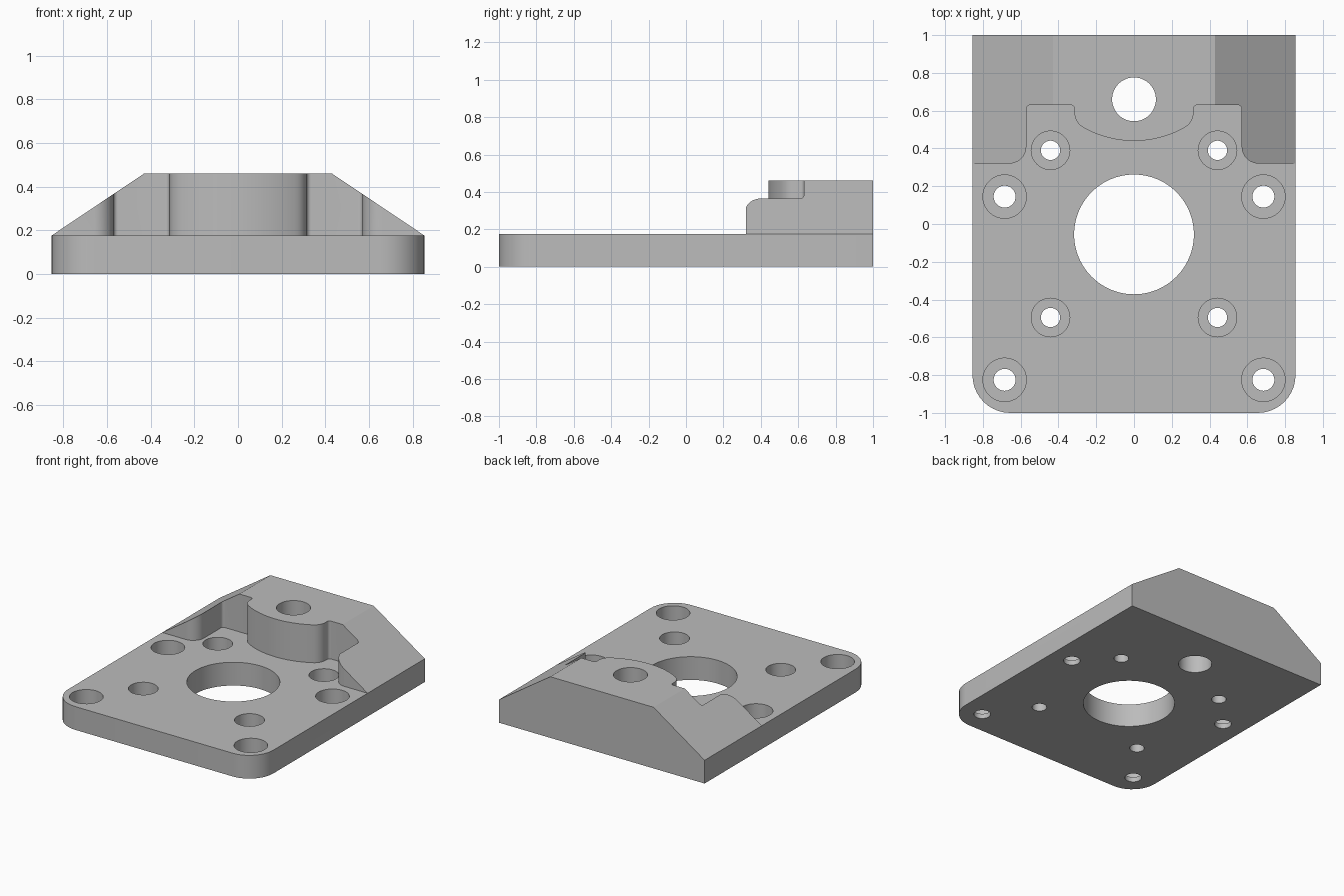
import bpy, bmesh, math
from mathutils import Vector

cube = bpy.data.objects.get("Cube")
if cube:
    bpy.data.objects.remove(cube, do_unlink=True)

HALF_W, PLATE_Z, TOP_Z = 0.855, 0.175, 0.46
RIDGE_X = 0.43

grey = bpy.data.materials.new("light grey")
grey.use_nodes = True
grey.diffuse_color = (0.5, 0.5, 0.5, 1)
grey.node_tree.nodes["Principled BSDF"].inputs["Base Color"].default_value = (0.5, 0.5, 0.5, 1)


def fillet(corners, steps=10):
    """Round each (x, y, radius) corner of a closed outline."""
    out = []
    for i, (x, y, r) in enumerate(corners):
        p = Vector((x, y))
        if r == 0:
            out.append(p)
            continue
        a = (Vector(corners[i - 1][:2]) - p).normalized()
        b = (Vector(corners[(i + 1) % len(corners)][:2]) - p).normalized()
        half = a.angle(b) / 2
        centre = p + (a + b).normalized() * r / math.sin(half)
        start = p + a * r / math.tan(half) - centre
        end = p + b * r / math.tan(half) - centre
        sweep = start.angle(end)
        for k in range(steps + 1):
            t = k / steps
            out.append(centre + (start * math.sin((1 - t) * sweep)
                                 + end * math.sin(t * sweep)) / math.sin(sweep))
    return out


def prism(name, outline, z0, z1):
    bm = bmesh.new()
    face = bm.faces.new([bm.verts.new((p[0], p[1], z0)) for p in outline])
    top = bmesh.ops.extrude_face_region(bm, geom=[face])["geom"]
    bmesh.ops.translate(bm, vec=(0, 0, z1 - z0),
                        verts=[v for v in top if isinstance(v, bmesh.types.BMVert)])
    bmesh.ops.recalc_face_normals(bm, faces=bm.faces)
    mesh = bpy.data.meshes.new(name)
    bm.to_mesh(mesh)
    bm.free()
    obj = bpy.data.objects.new(name, mesh)
    bpy.context.collection.objects.link(obj)
    mesh.materials.append(grey)
    return obj


def cylinder(name, x, y, r, z0, z1, sides=48):
    ring = [(x + r * math.cos(math.tau * k / sides),
             y + r * math.sin(math.tau * k / sides)) for k in range(sides)]
    return prism(name, ring, z0, z1)


# Body: plate outline with rounded front corners, full height
body = prism("mounting_plate", fillet([(-HALF_W, -1, 0.2), (HALF_W, -1, 0.2),
                                       (HALF_W, 1, 0), (-HALF_W, 1, 0)]), 0, TOP_Z)

# Sloped shoulders on both sides of the raised rear block
bm = bmesh.new()
bm.from_mesh(body.data)
for side in (-1, 1):
    normal = Vector((side * (TOP_Z - PLATE_Z), 0, HALF_W - RIDGE_X))
    cut = bmesh.ops.bisect_plane(bm, geom=bm.verts[:] + bm.edges[:] + bm.faces[:],
                                 plane_co=(side * RIDGE_X, 0, TOP_Z), plane_no=normal,
                                 clear_outer=True)
    rim = [e for e in bm.edges if e.is_boundary]
    bmesh.ops.holes_fill(bm, edges=rim, sides=0)
bmesh.ops.recalc_face_normals(bm, faces=bm.faces)
bm.to_mesh(body.data)
bm.free()

# Pocket in front of the block: notched edge with a curved nose in the middle
arc_r, arc_y = 0.55, 0.99
right = [(1.1, -1.2, 0), (1.1, 0.32, 0), (0.57, 0.32, 0.09), (0.57, 0.63, 0.02),
         (0.315, 0.63, 0.02)]
nose_x = [0.315] + [0.26 * (1 - k / 8) for k in range(8)]
right += [(x, arc_y - math.sqrt(arc_r ** 2 - x ** 2), 0.09 if k == 0 else 0)
          for k, x in enumerate(nose_x)]
left = [(-x, y, r) for x, y, r in reversed(right)]
pocket = fillet(right + [(0, arc_y - arc_r, 0)] + left)
cutters = [prism("pocket_cutter", pocket, PLATE_Z, 0.8)]

# Centre bore and rear hole
cutters.append(cylinder("centre_bore_cutter", 0, -0.055, 0.317, -0.1, 0.6, 96))
cutters.append(cylinder("rear_hole_cutter", 0, 0.66, 0.116, -0.1, 0.6))

# Counterbored screw holes: x, y pair, bore radius, hole radius, floor height
for x, ys, bore, hole, floor in ((0.685, (0.145, -0.825), 0.115, 0.058, 0.037),
                                 (0.442, (0.39, -0.495), 0.102, 0.051, 0.06)):
    for y in ys:
        for side in (-1, 1):
            cutters.append(cylinder("counterbore_cutter", side * x, y, bore, floor, 0.3))
            cutters.append(cylinder("screw_hole_cutter", side * x, y, hole, -0.1, 0.25))

# Apply every cut in turn, then drop the cutters
bpy.context.view_layer.objects.active = body
for cutter in cutters:
    cutter.hide_render = True
    mod = body.modifiers.new("cut", "BOOLEAN")
    mod.operation, mod.solver, mod.object = "DIFFERENCE", "EXACT", cutter
    bpy.ops.object.modifier_apply(modifier=mod.name)
    bpy.data.objects.remove(cutter, do_unlink=True)

bpy.ops.object.select_all(action="DESELECT")
body.select_set(True)
bpy.ops.object.shade_smooth_by_angle(angle=math.radians(30))
